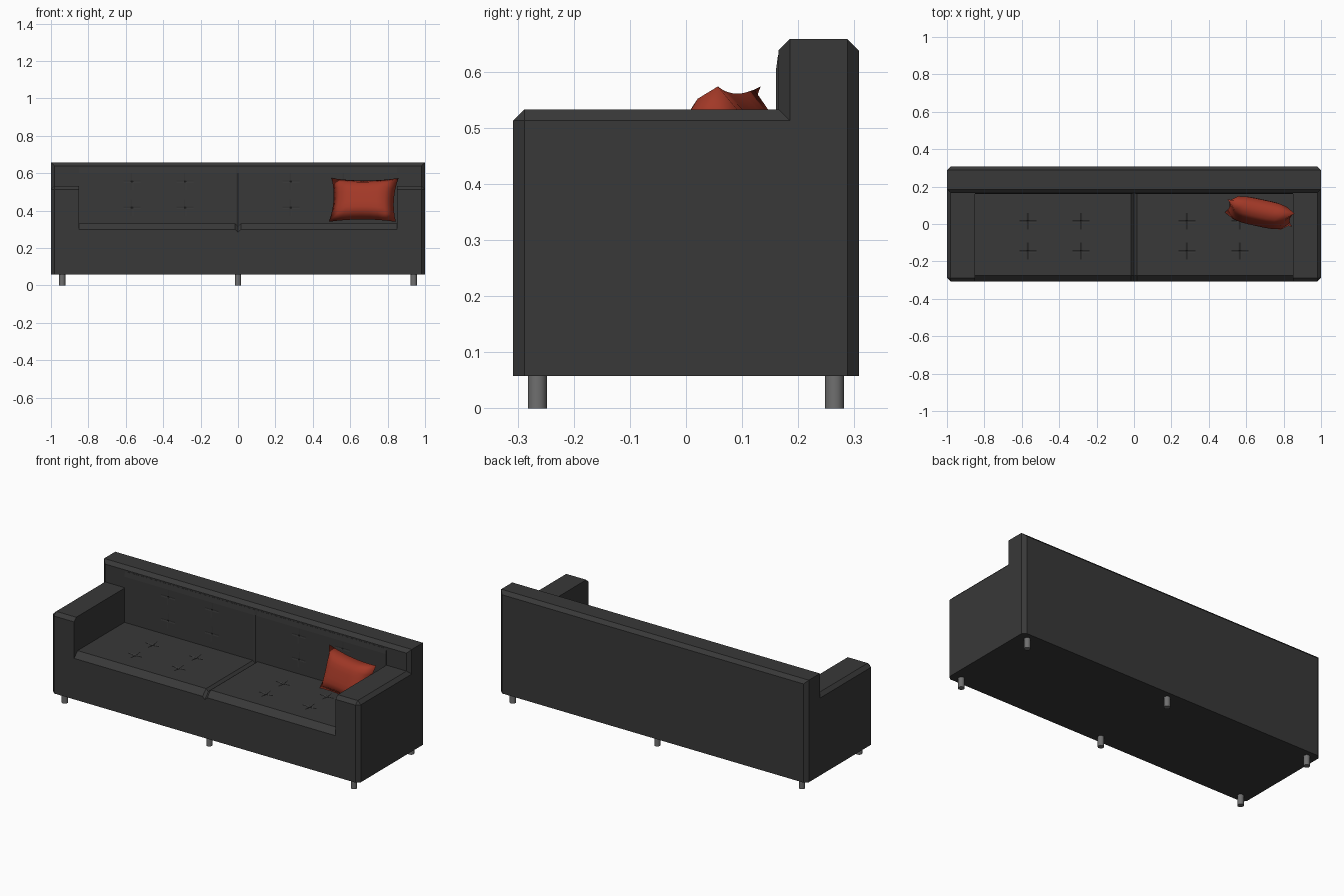
import bpy, bmesh
from math import radians
from mathutils import Vector, Matrix

if "Cube" in bpy.data.objects:
    bpy.data.objects.remove(bpy.data.objects["Cube"])


def material(name, rgb):
    m = bpy.data.materials.new(name)
    m.diffuse_color = (*rgb, 1)
    m.use_nodes = True
    m.node_tree.nodes["Principled BSDF"].inputs["Base Color"].default_value = m.diffuse_color
    return m


CHARCOAL = material("charcoal", (0.04, 0.04, 0.04))
RED = material("red", (0.36, 0.04, 0.02))
STEEL = material("steel", (0.16, 0.16, 0.16))


def finish(bm, name, mat):
    bmesh.ops.recalc_face_normals(bm, faces=bm.faces[:])
    me = bpy.data.meshes.new(name)
    bm.to_mesh(me)
    bm.free()
    ob = bpy.data.objects.new(name, me)
    me.materials.append(mat)
    bpy.context.collection.objects.link(ob)
    return ob


def box(name, lo, hi, pick=None):
    """Box between two corners; edges whose midpoint direction passes pick() get chamfered."""
    lo, hi = Vector(lo), Vector(hi)
    c, s = (lo + hi) / 2, hi - lo
    bm = bmesh.new()
    bmesh.ops.create_cube(bm, size=1, matrix=Matrix.Translation(c) @ Matrix.Diagonal((*s, 1)))
    if pick:
        def side(e):
            m = (e.verts[0].co + e.verts[1].co) / 2 - c
            return tuple(round(2 * m[i] / s[i]) for i in range(3))
        edges = [e for e in bm.edges if pick(*side(e))]
        bmesh.ops.bevel(bm, geom=edges, offset=0.02, segments=1, affect='EDGES')
    return finish(bm, name, CHARCOAL)


def sheet(name, us, vs, place, floor):
    """Grid surface with side walls dropped to a floor function."""
    bm = bmesh.new()
    g = [[bm.verts.new(place(u, v)) for v in vs] for u in us]
    for i in range(len(us) - 1):
        for j in range(len(vs) - 1):
            bm.faces.new((g[i][j], g[i + 1][j], g[i + 1][j + 1], g[i][j + 1]))
    rim = [e for e in bm.edges if e.is_boundary]
    new = bmesh.ops.extrude_edge_only(bm, edges=rim)["geom"]
    for v in new:
        if isinstance(v, bmesh.types.BMVert):
            v.co = floor(v.co)
    return finish(bm, name, CHARCOAL)


def around(lines, ends):
    """Grid coordinates: closely spaced on both sides of each crease line."""
    return sorted(set([round(a + d, 4) for a in lines for d in (-0.045, -0.007, 0, 0.007, 0.045)] + ends))


def tuft(u, v, ul, vl):
    """Depth of stitched creases: deepest at crossings, fading along the lines."""
    du, dv = min(abs(u - a) for a in ul), min(abs(v - a) for a in vl)
    if max(du, dv) > 0.04 or min(du, dv) > 0.001:
        return 0
    return 0.010 if max(du, dv) < 0.001 else 0.005 if max(du, dv) < 0.01 else 0


# Frame: back, two arms, seat base
box("backrest", (-1, 0.165, 0.058), (1, 0.308, 0.658),
    lambda x, y, z: (x == 0 and z == 1) or z == 0)
for sx, nm in ((-1, "left"), (1, "right")):
    xs = sorted((sx * 0.85, sx))
    box(nm + "_arm", (xs[0], -0.308, 0.058), (xs[1], 0.185, 0.533),
        lambda x, y, z: (x == sx and y == -1) or (x == sx and z == 1) or (y == -1 and z == 1))
box("seat_base", (-0.86, -0.308, 0.058), (0.86, 0.2, 0.28))

# Tufted seat with chamfered front lip and a centre split
XL = [-0.567, -0.283, 0.283, 0.567]
YL = [-0.145, 0.015]


def seat_point(x, y):
    z = 0.332 - max(0, -0.275 - y) - tuft(x, y, XL, YL)
    if abs(x) < 0.015:
        z -= 0.015 - abs(x)
    return (x, y, z)


sheet("seat_cushion", around(XL, [-0.85, -0.015, 0, 0.015, 0.85]),
      around(YL, [-0.308, -0.275, 0.17]), seat_point, lambda c: Vector((c.x, c.y, 0.275)))

# Tufted back panel
ZL = [0.415, 0.555]
sheet("back_cushion", around(XL, [-0.85, -0.012, 0, 0.012, 0.85]),
      around(ZL, [0.32, 0.63]),
      lambda x, z: (x, 0.160 + 0.5 * tuft(x, z, XL, ZL) + (0.004 if x == 0 or z > 0.62 else 0), z),
      lambda c: Vector((c.x, 0.17, c.z)))

# Throw pillow: pinched edges, full middle
bm = bmesh.new()
N = 8
for s in (-1, 1):
    g = []
    for i in range(N + 1):
        row = []
        for j in range(N + 1):
            u, v = 2 * i / N - 1, 2 * j / N - 1
            x = 0.183 * u * (1 - 0.10 * (1 - v * v))
            z = 0.122 * v * (1 - 0.11 * (1 - u * u))
            y = s * 0.062 * ((1 - u ** 4) * (1 - v ** 4)) ** 0.6
            row.append(bm.verts.new((x, y, z)))
        g.append(row)
    for i in range(N):
        for j in range(N):
            bm.faces.new((g[i][j], g[i + 1][j], g[i + 1][j + 1], g[i][j + 1]))
bmesh.ops.remove_doubles(bm, verts=bm.verts[:], dist=1e-4)
bm.transform(Matrix.Translation((0.672, 0.06, 0.457)) @ Matrix.Rotation(radians(-12), 4, 'Z')
             @ Matrix.Rotation(radians(-17), 4, 'X'))
pillow = finish(bm, "throw_pillow", RED)
for p in pillow.data.polygons:
    p.use_smooth = True

# Six round legs
for x in (-0.94, 0, 0.94):
    for y in (-0.265, 0.265):
        bm = bmesh.new()
        bmesh.ops.create_cone(bm, cap_ends=True, segments=16, radius1=0.017, radius2=0.017,
                              depth=0.062, matrix=Matrix.Translation((x, y, 0.031)))
        leg = finish(bm, "leg", STEEL)
        for p in leg.data.polygons:
            p.use_smooth = len(p.vertices) == 4
